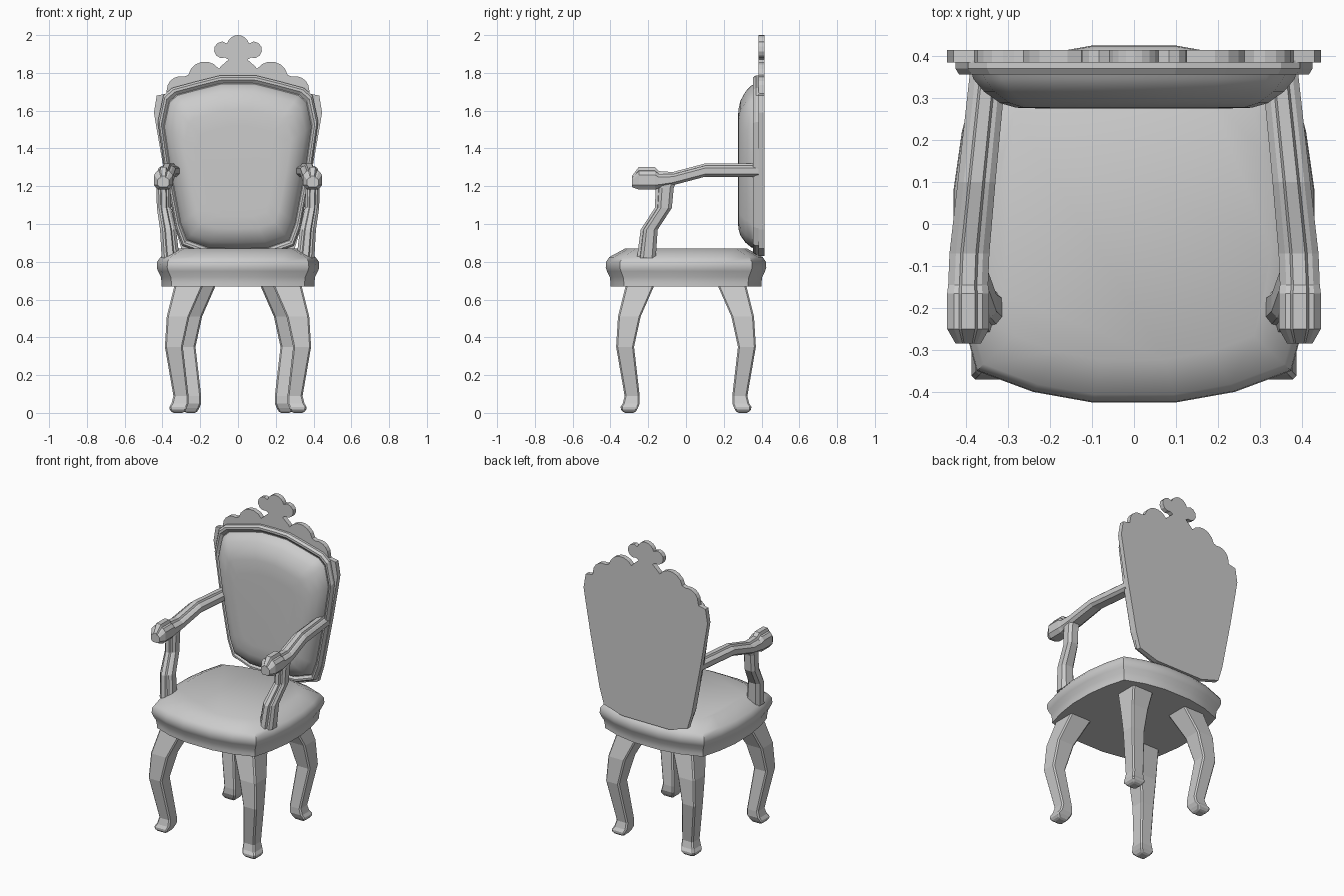
import bpy, bmesh
from math import sin, cos, radians

if "Cube" in bpy.data.objects:
    bpy.data.objects.remove(bpy.data.objects["Cube"])


def loft(name, rings, smooth=None, bevel=0, mirror=False):
    """Skin a list of equal-length closed rings and cap both ends."""
    bm = bmesh.new()
    vs = [[bm.verts.new(p) for p in r] for r in rings]
    n = len(rings[0])
    for a, b in zip(vs, vs[1:]):
        for i in range(n):
            j = (i + 1) % n
            bm.faces.new((a[i], a[j], b[j], b[i]))
    bm.faces.new(vs[0])
    bm.faces.new(vs[-1])
    bmesh.ops.recalc_face_normals(bm, faces=bm.faces)
    me = bpy.data.meshes.new(name)
    bm.to_mesh(me)
    bm.free()
    ob = bpy.data.objects.new(name, me)
    bpy.context.collection.objects.link(ob)
    if smooth:
        bpy.ops.object.select_all(action='DESELECT')
        ob.select_set(True)
        bpy.context.view_layer.objects.active = ob
        bpy.ops.object.shade_smooth_by_angle(angle=radians(smooth))
    if bevel:
        m = ob.modifiers.new("Bevel", 'BEVEL')
        m.width, m.segments, m.limit_method = bevel, 1, 'ANGLE'
        m.angle_limit = radians(50)
    if mirror:
        ob.modifiers.new("Mirror", 'MIRROR')
    return ob


def arc(cx, cz, r, a0, a1, n):
    return [(cx + r * cos(radians(a0 + (a1 - a0) * i / n)),
             cz + r * sin(radians(a0 + (a1 - a0) * i / n))) for i in range(n + 1)]


def mirrored(half):
    """Close a half outline that starts and ends on x = 0."""
    return half + [(-x, z) for x, z in reversed(half) if x > 1e-4]


# Seat: bulging plan, moulded rail below and cushion edge above
quarter = [(.43, .08), (.41, .22), (.375, .35), (.24, .40), (.10, .425)]
plan = quarter + [(-x, y) for x, y in reversed(quarter)]
plan += [(-x, -y) for x, y in plan]
profile = [(.67, .94), (.69, .94), (.72, .95), (.75, .985), (.77, 1), (.80, .995),
           (.825, .955), (.87, .76)]
loft("seat", [[(x * s, y * s, z) for x, y in plan] for z, s in profile], 35)

# Legs: square section, bending outward along the diagonal
leg = [(.70, .31, .15), (.67, .32, .17), (.51, .36, .24), (.35, .37, .275),
       (.09, .325, .245), (.05, .335, .245), (.025, .35, .255), (0, .33, .27)]
for name, dx, sy in (("front_legs", .017, -1), ("back_legs", -.05, 1)):
    rings = [[(o + dx, sy * o, z), (i + dx, sy * o, z),
              (i + dx, sy * i, z), (o + dx, sy * i, z)] for z, o, i in leg]
    loft(name, rings, bevel=.008, mirror=True)

# Ribbed section shared by the arms and their posts
rib = [(-.5, -.3), (-.3, -.5), (.3, -.5), (.5, -.3), (.5, .15), (.34, .32),
       (.22, .34), (.16, .5), (-.16, .5), (-.22, .34), (-.34, .32), (-.5, .15)]

# Armrests with a swollen hand knob: x, y, z, width, height
arm = [(.345, .39, 1.285, .085, .07), (.375, .10, 1.285, .09, .07),
       (.392, -.07, 1.24, .095, .07), (.395, -.145, 1.235, .095, .09),
       (.395, -.165, 1.242, .10, .12), (.395, -.25, 1.242, .10, .12),
       (.395, -.285, 1.225, .06, .06)]
loft("armrests", [[(x + u * w, y, z + v * h) for u, v in rib]
                  for x, y, z, w, h in arm], mirror=True)

# Arm posts: x, z, front y, rear y, width
post = [(.395, 1.23, -.16, -.05, .075), (.395, 1.19, -.16, -.065, .075),
        (.392, 1.085, -.165, -.075, .075), (.37, .97, -.24, -.15, .085),
        (.357, .82, -.26, -.16, .095)]
loft("arm_posts", [[(x + u * w, (f + r) / 2 - v * (r - f), z) for u, v in rib]
                   for x, z, f, r, w in post], mirror=True)

# Back plate with scalloped crest
half = [(0, .83), (.17, .83), (.30, .87), (.33, .97), (.395, 1.3), (.43, 1.5),
        (.445, 1.59), (.43, 1.68), (.38, 1.69)]
half += arc(.305, 1.71, .072, 0, 105, 5)
half += arc(.175, 1.77, .09, 12, 145, 6)
half += [(.09, 1.835), (.05, 1.87)]
half += arc(.083, 1.922, .044, -110, 90, 6)
half += arc(0, 1.94, .06, 15, 90, 4)
crest = mirrored(half)
loft("back_plate", [[(x, y, z) for x, z in crest] for y in (.385, .415)])

# Panel outline, scaled about its middle for the frame and the cushion
panel = mirrored([(0, .835), (.17, .84), (.295, .885), (.33, .98), (.39, 1.3),
                  (.425, 1.54), (.395, 1.68), (.35, 1.72), (.22, 1.755),
                  (.10, 1.785), (0, 1.787)])


def panel_rings(steps):
    return [[(x * s, y, 1.25 + (z - 1.25) * s) for x, z in panel] for y, s in steps]


loft("back_frame", panel_rings([(.39, 1), (.37, 1), (.356, .98), (.356, .955),
                                (.37, .925)]))
loft("back_cushion", panel_rings([(.375, .92), (.345, .90), (.315, .84),
                                  (.288, .75), (.277, .66), (.275, .5)]), 40)
